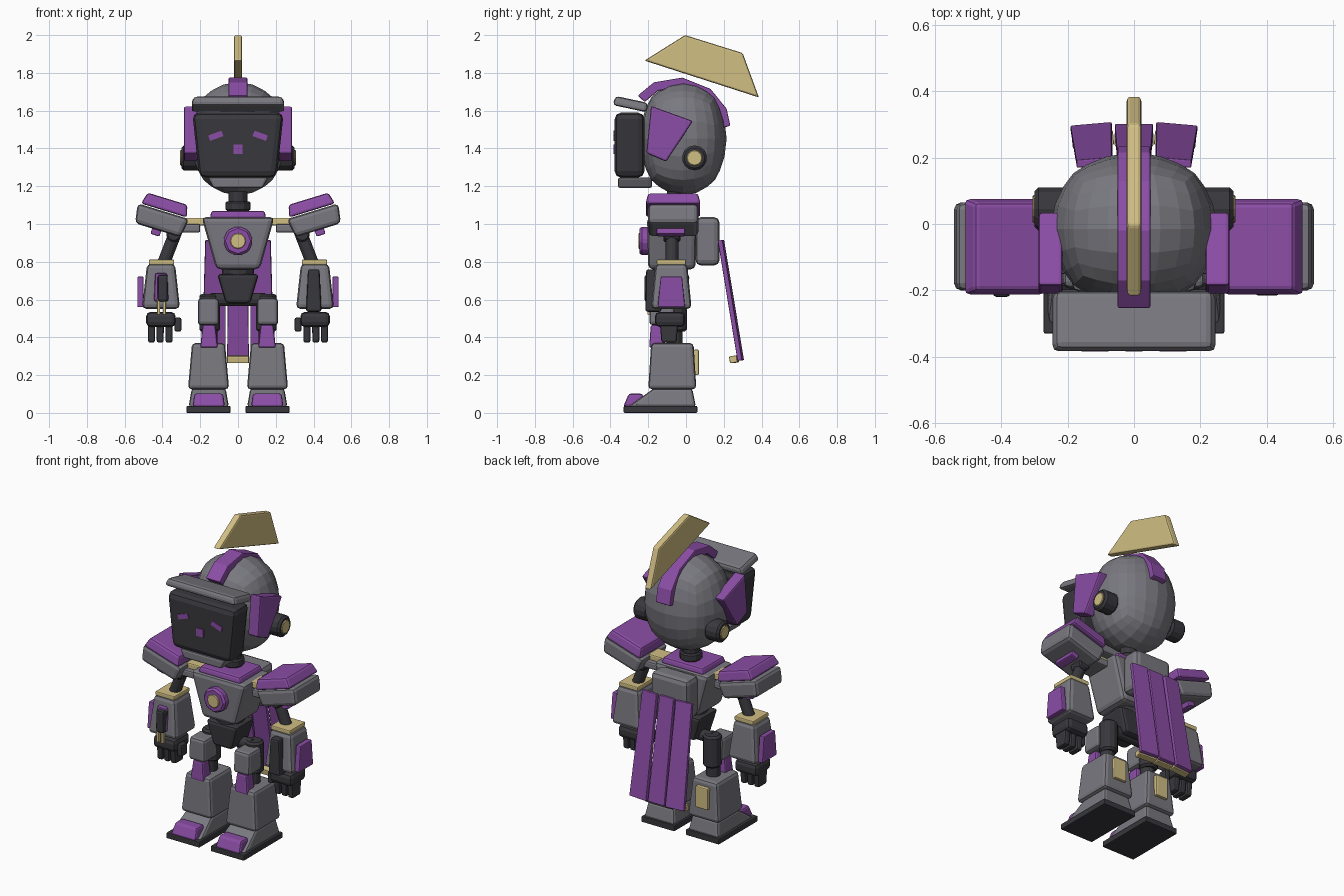
import bpy, bmesh
from math import radians
from mathutils import Vector, Euler

if "Cube" in bpy.data.objects:
    bpy.data.objects.remove(bpy.data.objects["Cube"])


def material(name, rgb):
    m = bpy.data.materials.new(name)
    m.use_nodes = True
    m.diffuse_color = (*rgb, 1)
    m.node_tree.nodes["Principled BSDF"].inputs["Base Color"].default_value = (*rgb, 1)
    return m


GREY = material("steel grey", (0.19, 0.19, 0.215))
PURPLE = material("purple", (0.26, 0.075, 0.38))
GOLD = material("pale gold", (0.64, 0.52, 0.23))
DARK = material("charcoal", (0.04, 0.04, 0.047))


def finish(name, bm, mat, bevel=0.0, segments=2):
    bmesh.ops.recalc_face_normals(bm, faces=bm.faces)
    mesh = bpy.data.meshes.new(name)
    bm.to_mesh(mesh)
    bm.free()
    mesh.materials.append(mat)
    ob = bpy.data.objects.new(name, mesh)
    bpy.context.collection.objects.link(ob)
    if bevel:
        mod = ob.modifiers.new("Bevel", "BEVEL")
        mod.width, mod.segments = bevel, segments
        mod.limit_method, mod.angle_limit = "ANGLE", radians(35)
    return ob


def sides(name, pair):
    return [(1, "left_" + name), (-1, "right_" + name)] if pair else [(1, name)]


def box(name, mat, x, y, z, top=(1, 1), rot=(0, 0, 0), bevel=0.012, pair=False, shift=0):
    """Box from (min, max) ranges; top scales its upper face, shift slides it in y."""
    mid = Vector(((x[0] + x[1]) / 2, (y[0] + y[1]) / 2, (z[0] + z[1]) / 2))
    half = Vector((x[1] - x[0], y[1] - y[0], z[1] - z[0])) / 2
    for s, label in sides(name, pair):
        bm = bmesh.new()
        bmesh.ops.create_cube(bm, size=2)
        for v in bm.verts:
            up = v.co.z > 0
            v.co = Vector((v.co.x * half.x * (top[0] if up else 1),
                           v.co.y * half.y * (top[1] if up else 1) + (shift if up else 0),
                           v.co.z * half.z))
        ob = finish(label, bm, mat, bevel)
        ob.location = (mid.x * s, mid.y, mid.z)
        ob.rotation_euler = [radians(a) for a in (rot[0], rot[1] * s, rot[2] * s)]


def rod(name, mat, a, b, radius, sides_count=12, bevel=0.008, pair=False, end=None):
    """Cylinder or cone between two points."""
    for s, label in sides(name, pair):
        p, q = Vector((a[0] * s, a[1], a[2])), Vector((b[0] * s, b[1], b[2]))
        bm = bmesh.new()
        bmesh.ops.create_cone(bm, cap_ends=True, segments=sides_count, radius1=radius,
                              radius2=end or radius, depth=(q - p).length)
        ob = finish(label, bm, mat, bevel, 1)
        ob.location = (p + q) / 2
        ob.rotation_euler = (q - p).to_track_quat("Z", "Y").to_euler()


def plate(name, mat, outline, x, bevel=0.01, pair=False):
    """Side outline of (y, z) points extruded over an x range."""
    for s, label in sides(name, pair):
        bm = bmesh.new()
        face = bm.faces.new([bm.verts.new((x[0] * s, y, z)) for y, z in outline])
        out = bmesh.ops.extrude_face_region(bm, geom=[face])["geom"]
        moved = [g for g in out if isinstance(g, bmesh.types.BMVert)]
        bmesh.ops.translate(bm, verts=moved, vec=((x[1] - x[0]) * s, 0, 0))
        finish(label, bm, mat, bevel)


# Faceted head: subdivided cube pulled almost to an ellipsoid
bm = bmesh.new()
bmesh.ops.create_cube(bm, size=2)
bmesh.ops.subdivide_edges(bm, edges=bm.edges, cuts=5, use_grid_fill=True)
for v in bm.verts:
    p = v.co.normalized() * 0.92 + v.co * 0.08
    v.co = Vector((p.x * 0.25, p.y * 0.23 - 0.015, p.z * 0.3 + 1.452))
finish("head", bm, GREY)

# Crest band over the head and the fin above it
outer = [(-0.255, 1.68), (-0.17, 1.75), (-0.02, 1.775), (0.13, 1.715), (0.215, 1.61), (0.235, 1.52)]
centre = Vector((-0.015, 1.452))
inner = [tuple(centre + (Vector(p) - centre) * 0.85) for p in reversed(outer)]
plate("crest_band", PURPLE, outer + inner, (-0.05, 0.05), 0.006)
plate("fin", GOLD, [(-0.22, 1.865), (-0.005, 2.0), (0.3, 1.905), (0.386, 1.67)], (-0.022, 0.022))

# Face
box("face_screen", DARK, (-0.205, 0.205), (-0.378, -0.22), (1.245, 1.59), (1.18, 1), bevel=0.035)
box("brow_visor", GREY, (-0.25, 0.25), (-0.385, -0.2), (1.61, 1.66), (0.94, 0.95), (-12, 0, 0), 0.018)
box("chin_guard", GREY, (-0.13, 0.13), (-0.36, -0.18), (1.19, 1.247), (1.24, 1))
box("eye", PURPLE, (0.08, 0.155), (-0.384, -0.375), (1.452, 1.482), rot=(0, 20, 0), bevel=0, pair=True)
box("mouth", PURPLE, (-0.025, 0.025), (-0.384, -0.375), (1.37, 1.42), bevel=0)

# Side panels and ear discs
plate("cheek_panel", PURPLE, [(-0.185, 1.625), (0.037, 1.545), (-0.105, 1.33), (-0.21, 1.375)],
      (0.215, 0.287), pair=True)
rod("ear_disc", DARK, (0.2, 0.045, 1.35), (0.3, 0.045, 1.35), 0.066, 14, 0.012, True)
rod("ear_cap", GOLD, (0.29, 0.045, 1.35), (0.306, 0.045, 1.35), 0.042, 12, 0.004, True)

# Neck and torso
rod("neck", DARK, (0, -0.05, 1.03), (0, -0.05, 1.18), 0.05)
rod("neck_ring", DARK, (0, -0.05, 1.07), (0, -0.05, 1.12), 0.066)
box("collar", PURPLE, (-0.15, 0.15), (-0.19, 0.04), (1.03, 1.07), (0.93, 0.93))
box("chest", GREY, (-0.115, 0.115), (-0.2, 0.05), (0.76, 1.037), (1.68, 1.05), bevel=0.025)
rod("emblem_ring", PURPLE, (0, -0.18, 0.91), (0, -0.245, 0.91), 0.08, 8, 0.012)
rod("emblem_core", GOLD, (0, -0.2, 0.91), (0, -0.252, 0.91), 0.042, 12, 0.004)
box("backpack", GREY, (-0.13, 0.13), (0.05, 0.178), (0.78, 1.037), bevel=0.03)
rod("waist", DARK, (0, -0.075, 0.68), (0, -0.075, 0.79), 0.085)
box("pelvis", DARK, (-0.065, 0.065), (-0.16, 0.01), (0.58, 0.735), (1.7, 1.1), bevel=0.018)
rod("hip_axle", DARK, (-0.15, -0.06, 0.6), (0.15, -0.06, 0.6), 0.035)

# Three-panel cape with a hem strip
for label, x, w, yaw in (("middle", 0, 0.116, 0), ("left", 0.124, 0.125, -5), ("right", -0.124, 0.125, 5)):
    box(label + "_cape_panel", PURPLE, (x - w / 2, x + w / 2), (0.225, 0.25), (0.273, 0.918),
        (0.86, 1), (9.4, 0, yaw), 0.005)
    box(label + "_cape_hem", GOLD, (x - w / 2, x + w / 2), (0.235, 0.275), (0.265, 0.302),
        rot=(9.4, 0, yaw), bevel=0.005)

# Shoulders
tilt = (0, -17, 0)
box("shoulder_guard", GREY, (0.285, 0.535), (-0.2, 0.065), (0.965, 1.07), (1.14, 1), tilt, 0.022, True)
box("shoulder_top", PURPLE, (0.255, 0.51), (-0.215, 0.078), (1.07, 1.135), (0.86, 0.9), tilt, 0.014, True)
box("shoulder_link", GOLD, (0.17, 0.28), (-0.12, -0.02), (0.993, 1.033), bevel=0.008, pair=True)
box("shoulder_block", GREY, (0.2, 0.3), (-0.15, 0.01), (0.955, 1.0), bevel=0.01, pair=True)
box("underarm_strip", PURPLE, (0.41, 0.46), (-0.155, -0.005), (0.94, 0.972), rot=tilt, bevel=0.006, pair=True)

# Arms
rod("upper_arm", DARK, (0.325, -0.075, 0.97), (0.395, -0.075, 0.79), 0.034, pair=True)
rod("shoulder_joint", DARK, (0.34, -0.12, 0.945), (0.34, -0.03, 0.945), 0.04, pair=True)
box("elbow_cuff", GOLD, (0.338, 0.472), (-0.155, 0.0), (0.785, 0.812), bevel=0.006, pair=True)
box("forearm", GREY, (0.307, 0.508), (-0.185, 0.03), (0.55, 0.79), (0.74, 0.78), bevel=0.024, pair=True)
box("forearm_plate", PURPLE, (0.5, 0.533), (-0.15, -0.005), (0.56, 0.722), (1, 0.78), bevel=0.006, pair=True)
box("left_wrist_unit", DARK, (0.36, 0.442), (-0.215, -0.13), (0.535, 0.76), (0.75, 0.9))
box("right_wrist_shield", PURPLE, (-0.445, -0.368), (-0.195, -0.12), (0.59, 0.74), (0.85, 0.9))
box("right_wrist_unit", DARK, (-0.425, -0.372), (-0.22, -0.14), (0.59, 0.73))
for i, x in enumerate((-0.42, -0.39)):
    box("right_wrist_prong_%d" % (i + 1), GOLD, (x - 0.008, x + 0.008), (-0.205, -0.185), (0.52, 0.61), bevel=0.003)

# Hands
box("palm", DARK, (0.33, 0.487), (-0.165, -0.005), (0.455, 0.535), bevel=0.025, pair=True)
for i, x in enumerate((0.365, 0.412, 0.458)):
    box("finger_%d" % (i + 1), DARK, (x - 0.018, x + 0.018), (-0.13, -0.05), (0.372, 0.47), (1.1, 1.2), bevel=0.01, pair=True)
box("thumb", DARK, (0.3, 0.336), (-0.135, -0.075), (0.43, 0.505), bevel=0.01, pair=True)

# Legs
rod("thigh_core", DARK, (0.15, -0.05, 0.43), (0.15, -0.05, 0.63), 0.055, bevel=0.012, pair=True)
rod("knee_core", DARK, (0.15, -0.06, 0.34), (0.15, -0.06, 0.46), 0.042, pair=True)
box("thigh_guard", GREY, (0.1, 0.213), (-0.195, -0.06), (0.465, 0.607), (0.98, 0.95), bevel=0.018, pair=True)
box("knee_guard", PURPLE, (0.107, 0.2), (-0.195, -0.11), (0.345, 0.465), (0.72, 0.8), bevel=0.01, pair=True)
box("shin", GREY, (0.047, 0.265), (-0.2, 0.055), (0.125, 0.37), (0.8, 0.88), bevel=0.02, pair=True)
box("calf_plate", GOLD, (0.112, 0.198), (0.04, 0.068), (0.2, 0.335), bevel=0.006, pair=True)

# Feet
box("foot", GREY, (0.048, 0.262), (-0.31, 0.053), (0.03, 0.13), (0.84, 0.56), bevel=0.016, pair=True, shift=0.06)
box("toe_cap", PURPLE, (0.07, 0.24), (-0.332, -0.22), (0.034, 0.102), (0.9, 0.65), bevel=0.012, pair=True, shift=0.01)
box("sole", DARK, (0.04, 0.272), (-0.33, 0.06), (0.0, 0.036), bevel=0.005, pair=True)
